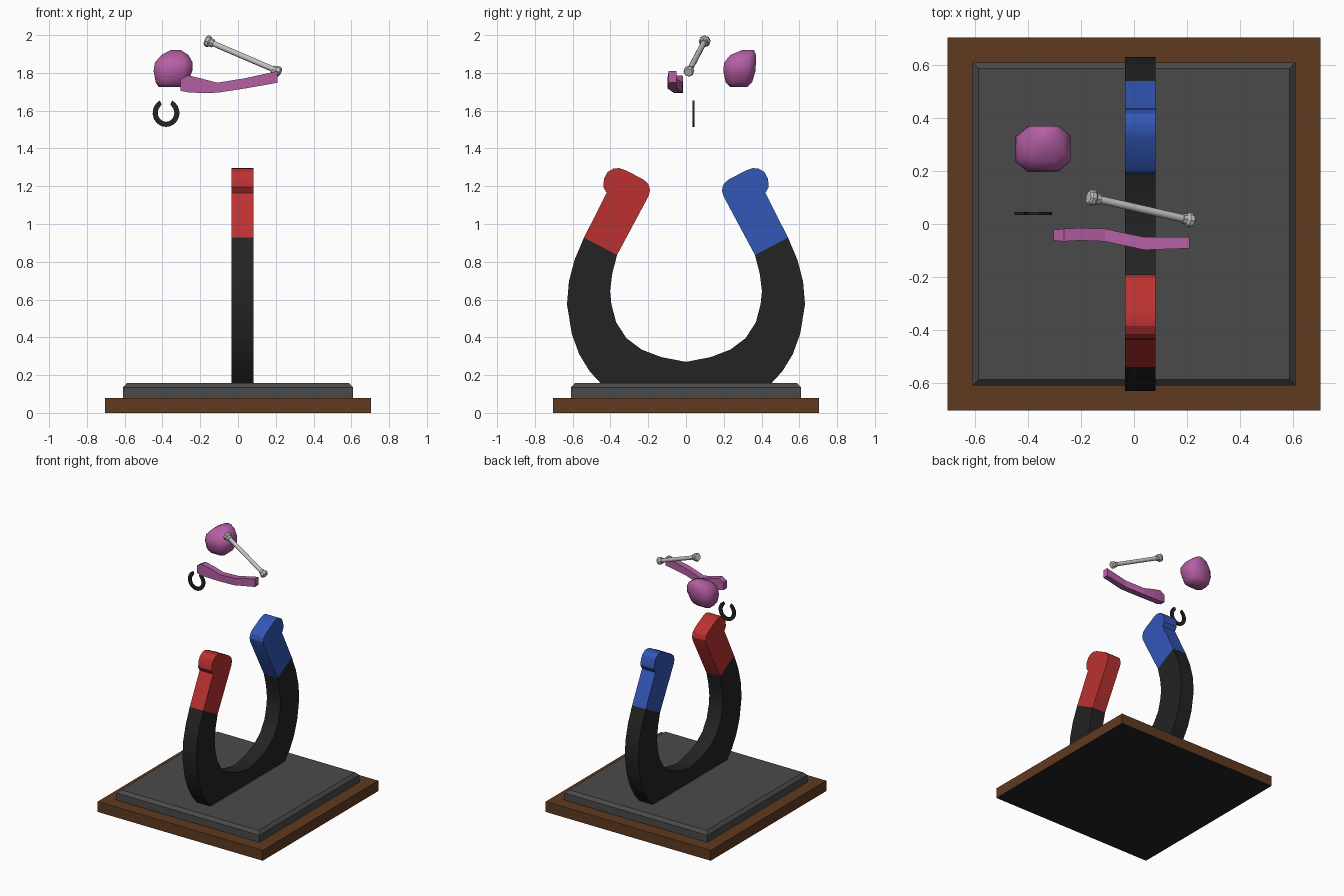
import bpy, bmesh, math
from mathutils import Vector

if "Cube" in bpy.data.objects:
    bpy.data.objects.remove(bpy.data.objects["Cube"])


def mat(name, rgb):
    m = bpy.data.materials.new(name)
    m.diffuse_color = (*rgb, 1)
    m.use_nodes = True
    m.node_tree.nodes["Principled BSDF"].inputs["Base Color"].default_value = m.diffuse_color
    return m


WOOD = mat("brown wood", (0.115, 0.042, 0.014))
GREY = mat("dark grey", (0.068, 0.068, 0.068))
BLACK = mat("black", (0.017, 0.017, 0.017))
RED = mat("red", (0.50, 0.031, 0.031))
BLUE = mat("blue", (0.032, 0.095, 0.47))
PURPLE = mat("purple", (0.46, 0.115, 0.37))
SILVER = mat("silver", (0.55, 0.55, 0.54))


def finish(bm, name, mats, smooth=None):
    bmesh.ops.recalc_face_normals(bm, faces=bm.faces)
    me = bpy.data.meshes.new(name)
    bm.to_mesh(me)
    bm.free()
    ob = bpy.data.objects.new(name, me)
    bpy.context.collection.objects.link(ob)
    for m in mats:
        me.materials.append(m)
    if smooth:
        bpy.context.view_layer.objects.active = ob
        ob.select_set(True)
        bpy.ops.object.shade_smooth_by_angle(angle=math.radians(smooth))
        ob.select_set(False)
    return ob


def loft(name, rings, mats, smooth=None):
    """Join equal-sized closed rings of points and cap both ends."""
    bm = bmesh.new()
    vs = [[bm.verts.new(p) for p in r] for r in rings]
    n = len(vs[0])
    for a, b in zip(vs, vs[1:]):
        for i in range(n):
            j = (i + 1) % n
            bm.faces.new((a[i], a[j], b[j], b[i]))
    bm.faces.new(vs[0])
    bm.faces.new(vs[-1])
    return finish(bm, name, mats, smooth)


def square(h, z):
    return [(-h, -h, z), (h, -h, z), (h, h, z), (-h, h, z)]


# Plinth: wooden board with black underside, bevelled slab on top
board = loft("wooden_base", [square(0.705, 0), square(0.705, 0.08)], [WOOD, BLACK])
for p in board.data.polygons:
    if p.normal.z < -0.9:
        p.material_index = 1
loft("slab", [square(0.61, 0.078), square(0.61, 0.135), square(0.588, 0.158)], [GREY])


# Magnet: profiles in the YZ plane, extruded along x
def extrude_yz(name, pts, m):
    loft(name, [[(x, y, z) for y, z in pts] for x in (-0.034, 0.082)], [m], 25)


outer = [(0.45, 0.155), (0.51, 0.22), (0.565, 0.31), (0.605, 0.42), (0.63, 0.575),
         (0.62, 0.695), (0.59, 0.81), (0.54, 0.928)]
inner = [(0.365, 0.836), (0.39, 0.74), (0.402, 0.645), (0.395, 0.575), (0.37, 0.48),
         (0.315, 0.395), (0.235, 0.335), (0.13, 0.295)]
half = outer + inner
extrude_yz("magnet_body", half + [(0, 0.27)] + [(-y, z) for y, z in reversed(half)], BLACK)

tip = [(0.365, 0.836), (0.54, 0.928), (0.42, 1.165), (0.438, 1.195), (0.434, 1.24),
       (0.415, 1.275), (0.385, 1.293), (0.355, 1.296), (0.32, 1.285), (0.225, 1.235),
       (0.2, 1.213), (0.19, 1.18), (0.197, 1.15)]
for name, s, m in (("north_tip", 1, BLUE), ("south_tip", -1, RED)):
    extrude_yz(name, [(s * y, z) for y, z in tip], m)

# Small floating horseshoe
rings = []
for i in range(19):
    a = math.radians(118 + i * (304 / 18))
    w = 0.027 if 0 < i < 18 else 0.022
    c, s = math.cos(a), math.sin(a)
    o = (-0.381 + 0.071 * c, 1.588 + 0.074 * s)
    n = (-0.381 + (0.071 - w) * c, 1.588 + (0.074 - w) * s)
    rings.append([(o[0], 0.034, o[1]), (o[0], 0.045, o[1]),
                  (n[0], 0.045, n[1]), (n[0], 0.034, n[1])])
loft("small_horseshoe", rings, [BLACK], 25)

# Silver rod with a knob on each end
A, B = Vector((-0.172, 0.102, 1.973)), Vector((0.224, 0.012, 1.803))
axis = (B - A).normalized()
side = axis.cross(Vector((0, 0, 1))).normalized()
up = side.cross(axis)
L = (B - A).length


def disc(t, r, n):
    return [A + axis * t + (side * math.cos(k * math.tau / n) + up * math.sin(k * math.tau / n)) * r
            for k in range(n)]


loft("rod_shaft", [disc(0.02, 0.015, 12), disc(L - 0.02, 0.015, 12)], [SILVER], 40)
for name, s, r in (("rod_knob_upper", 0, 0.031), ("rod_knob_lower", 1, 0.028)):
    prof = [(0, 0.8), (0.008, 1), (0.022, 1), (0.03, 0.75), (0.046, 0.7)]
    loft(name, [disc(L - t if s else t, r * f, 8) for t, f in prof], [SILVER])

# Purple bent bar: x, y range, z range
bar = [(-0.305, -0.062, -0.022, 1.705, 1.765), (-0.265, -0.066, -0.018, 1.697, 1.787),
       (-0.2, -0.062, -0.015, 1.694, 1.772), (-0.11, -0.066, -0.018, 1.695, 1.748),
       (0.04, -0.098, -0.05, 1.718, 1.772), (0.21, -0.092, -0.05, 1.748, 1.81)]
loft("purple_bar", [[(x, y0, z0), (x, y1, z0), (x, y1, z1), (x, y0, z1)]
                    for x, y0, y1, z0, z1 in bar], [PURPLE])

# Purple lump: stacked chamfered rectangles
lump = [(1.725, -0.42, -0.295, 0.235, 0.325), (1.75, -0.436, -0.265, 0.21, 0.35),
        (1.81, -0.447, -0.242, 0.197, 0.368), (1.855, -0.44, -0.24, 0.202, 0.37),
        (1.895, -0.405, -0.262, 0.235, 0.37), (1.922, -0.355, -0.305, 0.3, 0.36)]
rings = []
for z, x0, x1, y0, y1 in lump:
    cx, cy = (x1 - x0) * 0.22, (y1 - y0) * 0.22
    rings.append([(x0 + cx, y0, z), (x1 - cx, y0, z), (x1, y0 + cy, z), (x1, y1 - cy, z),
                  (x1 - cx, y1, z), (x0 + cx, y1, z), (x0, y1 - cy, z), (x0, y0 + cy, z)])
loft("purple_lump", rings, [PURPLE], 50)
